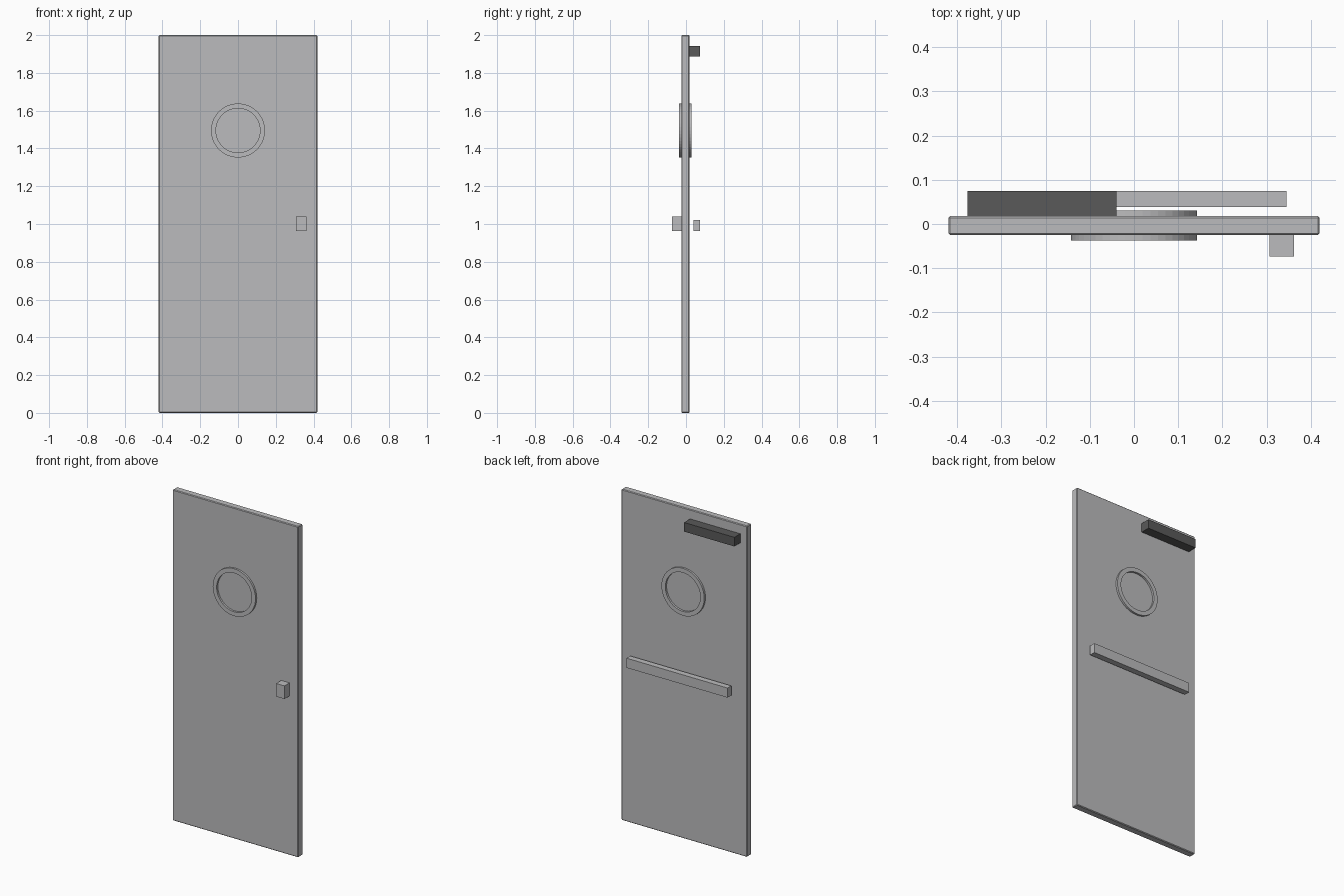
import bpy
import bmesh
import math

if "Cube" in bpy.data.objects:
    bpy.data.objects.remove(bpy.data.objects["Cube"])


def material(name, rgb):
    m = bpy.data.materials.new(name)
    m.diffuse_color = (*rgb, 1.0)
    m.use_nodes = True
    m.node_tree.nodes["Principled BSDF"].inputs["Base Color"].default_value = m.diffuse_color
    return m


GREY = material("light grey", (0.50, 0.50, 0.51))
DARK = material("dark grey", (0.10, 0.10, 0.10))


def add_object(name, bm, mat):
    bmesh.ops.recalc_face_normals(bm, faces=bm.faces)
    mesh = bpy.data.meshes.new(name)
    bm.to_mesh(mesh)
    bm.free()
    mesh.materials.append(mat)
    ob = bpy.data.objects.new(name, mesh)
    bpy.context.collection.objects.link(ob)
    return ob


def box(name, x, y, z, mat, bevel=0.0):
    """Box from (min, max) pairs."""
    bm = bmesh.new()
    bmesh.ops.create_cube(bm, size=1)
    for v in bm.verts:
        v.co = [(a + b) / 2 + c * (b - a) for (a, b), c in zip((x, y, z), v.co)]
    ob = add_object(name, bm, mat)
    if bevel:
        mod = ob.modifiers.new("bevel", 'BEVEL')
        mod.width = bevel
        mod.segments = 1
    return ob


def ring(name, y0, y1, z, outer, inner, mat, sides=48):
    """Flat ring around the y axis with a rectangular cross-section."""
    bm = bmesh.new()
    profile = [(outer, y0), (outer, y1), (inner, y1), (inner, y0)]
    loops = []
    for i in range(sides):
        a = 2 * math.pi * i / sides
        loops.append([bm.verts.new((r * math.cos(a), y, z + r * math.sin(a)))
                      for r, y in profile])
    for i in range(sides):
        a, b = loops[i], loops[(i + 1) % sides]
        for j in range(4):
            k = (j + 1) % 4
            bm.faces.new((a[j], a[k], b[k], b[j]))
    return add_object(name, bm, mat)


FRONT, BACK = -0.025, 0.018

# Door slab with softened edges
box("door_panel", (-0.42, 0.42), (FRONT, BACK), (0, 2), GREY, 0.004)

# Round window trim on both faces
ring("front_window_ring", -0.037, FRONT, 1.495, 0.143, 0.117, GREY)
ring("back_window_ring", BACK, 0.030, 1.495, 0.143, 0.117, GREY)

# Front handle, rear push bar and door closer
box("handle", (0.307, 0.362), (-0.074, FRONT), (0.962, 1.041), GREY)
box("push_bar", (-0.33, 0.345), (0.039, 0.075), (0.962, 1.02), GREY)
box("door_closer", (-0.376, -0.04), (BACK, 0.075), (1.888, 1.943), DARK)
